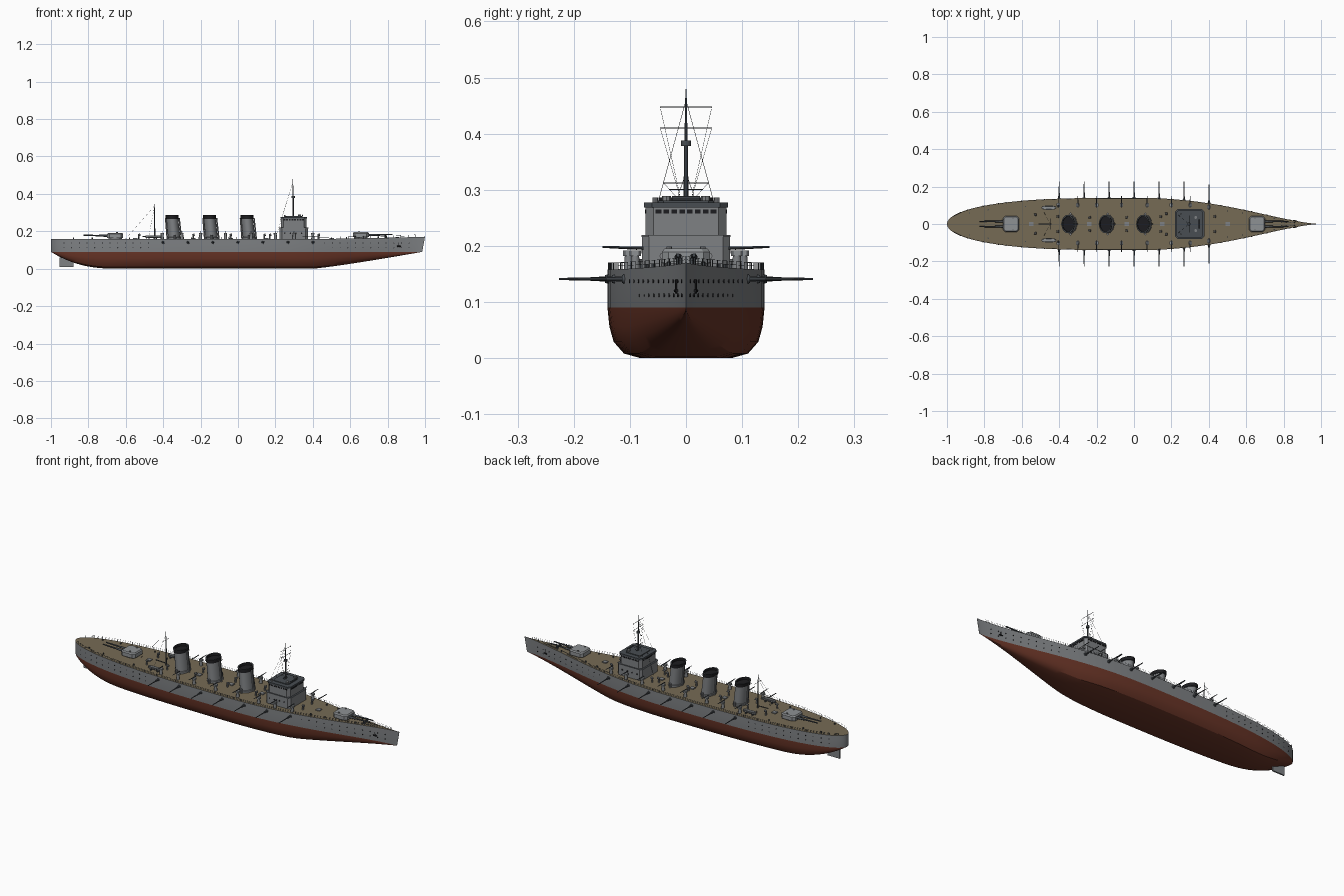
import bpy, bmesh, math
from mathutils import Vector, Matrix

if "Cube" in bpy.data.objects:
    bpy.data.objects.remove(bpy.data.objects["Cube"])

COLS = {"hull_grey": (.21, .22, .23), "light_grey": (.27, .285, .295), "deck_wood": (.18, .145, .09),
        "bottom_red": (.14, .035, .02), "black": (.012, .012, .014), "dark_grey": (.065, .075, .085)}
MATS = []
for name, c in COLS.items():
    m = bpy.data.materials.new(name)
    m.diffuse_color = (*c, 1)
    m.use_nodes = True
    m.node_tree.nodes["Principled BSDF"].inputs["Base Color"].default_value = m.diffuse_color
    MATS.append(m)
HULL, LIGHT, WOOD, RED, BLACK, DARK = range(6)


class Part:
    """Collects primitives in one bmesh, then becomes a named object."""
    def __init__(self, name):
        self.name, self.bm = name, bmesh.new()

    def cyl(self, a, b, r1, r2=None, mat=DARK, n=8):
        a, b = Vector(a), Vector(b)
        d = b - a
        mx = Matrix.Translation((a + b) / 2) @ d.to_track_quat('Z', 'Y').to_matrix().to_4x4()
        r = bmesh.ops.create_cone(self.bm, cap_ends=True, segments=n, radius1=r1,
                                  radius2=r1 if r2 is None else r2, depth=d.length, matrix=mx)
        for f in {f for v in r["verts"] for f in v.link_faces}:
            f.material_index = mat

    def loft(self, rings, mats, cap_mat):
        """Skin a list of point rings; mats gives a colour per band."""
        vs = [[self.bm.verts.new(p) for p in ring] for ring in rings]
        n = len(vs[0])
        for k in range(len(vs) - 1):
            for i in range(n):
                j = (i + 1) % n
                self.bm.faces.new((vs[k][i], vs[k][j], vs[k+1][j], vs[k+1][i])).material_index = mats[k]
        self.bm.faces.new(vs[0][::-1]).material_index = mats[0]
        self.bm.faces.new(vs[-1]).material_index = cap_mat

    def block(self, x0, x1, w, z0, z1, mat=HULL, top=None, ch=0.0, y=0.0, taper=1.0):
        """Box with chamfered vertical corners and an optional tapered top."""
        cx, h = (x0 + x1) / 2, (x1 - x0) / 2
        if ch:
            pts = [(h, -w+ch), (h, w-ch), (h-ch, w), (-h+ch, w), (-h, w-ch), (-h, -w+ch), (-h+ch, -w), (h-ch, -w)]
        else:
            pts = [(h, -w), (h, w), (-h, w), (-h, -w)]
        rings = [[(cx + px * s, y + py * s, z) for px, py in pts] for z, s in ((z0, 1), (z1, taper))]
        self.loft(rings, [mat], mat if top is None else top)

    def done(self, smooth=True):
        bmesh.ops.recalc_face_normals(self.bm, faces=self.bm.faces)
        me = bpy.data.meshes.new(self.name)
        self.bm.to_mesh(me)
        self.bm.free()
        for m in MATS:
            me.materials.append(m)
        if smooth:
            me.shade_smooth()
            me.set_sharp_from_angle(angle=math.radians(32))
        ob = bpy.data.objects.new(self.name, me)
        bpy.context.collection.objects.link(ob)
        return ob


def beam(x):      # half breadth along the ship
    u = min(abs(x), 1)
    return .14 * (math.sqrt(1 - u**3) if x < 0 else (1 - u**2.2)**1.65)


def deck(x):      # deck height with rising bow
    return .158 + .013 * max(0, (x - .2) / .8)**2


def keel(x):
    if x < -.65:
        return .09 * ((-.65 - x) / .35)**2.4
    return .09 * max(0, (x - .4) / .6)**1.15


# Hull: stations skinned along x, coloured by height and direction
hull = Part("hull")
rings = []
N = 72
for i in range(N + 1):
    x = -math.cos(math.pi * i / N)
    w, zk, zd = max(beam(x), .0004), keel(x), deck(x)
    d = .09 - zk
    fine = max(0, (x - .3) / .7)
    half = [(.58 - .4 * fine, 0), (.79 - .3 * fine, .09), (.92 - .2 * fine, .32), (.975 - .1 * fine, .62)]
    sec = [(w * a, zk + d * b) for a, b in half] + [(w * (1 - .05 * fine), .09), (w, .135), (w, zd)]
    rake = .015 * fine**2
    pts = [(x - rake * (zd - z) / .08, y, z) for y, z in sec]
    rings.append([(a, -b, c) for a, b, c in pts] + pts[::-1])
hull.loft(rings, [HULL] * N, HULL)
hull.bm.normal_update()
for f in hull.bm.faces:
    c = f.calc_center_median()
    if all(v.co.z > .15 for v in f.verts):
        f.material_index = WOOD
    elif c.z < .09:
        f.material_index = RED
hull.done()

rudder = Part("rudder")
rudder.block(-.955, -.88, .004, .01, .06, HULL)
rudder.done()

# Portholes, anchors and deck railing
ports, rail = Part("portholes"), Part("railing")
for s in (-1, 1):
    for i in range(46):
        x = -.93 + i * .041
        if abs(x) > .45:
            for z in (.112, .137):
                y = beam(x) * (.975 if x > .4 and z < .12 else 1)
                ports.cyl((x, s * (y - .003), z), (x, s * (y + .0012), z), .0028, mat=BLACK, n=8)
    for i in range(49):
        x, x2 = -.97 + i * .04, -.97 + (i + 1) * .04
        a = Vector((x, s * (beam(x) - .002), deck(x)))
        rail.cyl(a, a + Vector((0, 0, .012)), .0007, n=4)
        if i < 48:
            b = Vector((x2, s * (beam(x2) - .002), deck(x2)))
            for h in (.006, .012):
                rail.cyl(a + Vector((0, 0, h)), b + Vector((0, 0, h)), .0004, n=3)
ports.done()
rail.done()
anchors = Part("anchors")
for s in (-1, 1):
    y = s * beam(.86)
    anchors.cyl((.86, y, .115), (.86, y, .14), .002, mat=BLACK)
    anchors.cyl((.85, y * 1.1, .12), (.87, y * .9, .12), .003, mat=BLACK)
    anchors.cyl((.86, s * .008, deck(.86)), (.79, s * .012, deck(.79) + .001), .0015, mat=DARK)
    anchors.cyl((.79, s * .012, .16), (.79, s * .012, .178), .006, mat=DARK)
anchors.done()

# Main gun turrets, fore and aft
for name, cx, d in (("fore_turret", .657, 1), ("aft_turret", -.657, -1)):
    t = Part(name)
    z = deck(cx) - .003
    t.cyl((cx, 0, z), (cx, 0, z + .012), .036, mat=HULL, n=24)
    t.block(cx - .043, cx + .043, .043, z + .009, z + .03, LIGHT, ch=.012)
    t.block(cx - .043, cx + .043, .043, z + .03, z + .036, LIGHT, ch=.012, taper=.88)
    for s in (-1, 1):
        y = s * .014
        t.cyl((cx + d * .038, y, z + .021), (cx + d * .085, y, z + .022), .0065, .005, DARK, 12)
        t.cyl((cx + d * .085, y, z + .022), (cx + d * .17, y, z + .024), .0042, .003, DARK, 12)
        t.cyl((cx - d * .01, s * .03, z + .035), (cx - d * .01, s * .03, z + .04), .005, mat=HULL)
    t.done()

# Funnels: raked ellipses with black caps
for k, cx in enumerate((-.34, -.14, .06)):
    f = Part(f"funnel_{k + 1}")
    spec = [(.155, 1.08), (.168, 1.08), (.17, 1), (.266, .96), (.267, 1.05), (.286, 1.05), (.286, .88), (.274, .86)]
    rings = [[(cx - (z - .155) * .1 + .033 * r * math.cos(a), .047 * r * math.sin(a), z)
              for a in [2 * math.pi * i / 32 for i in range(32)]] for z, r in spec]
    f.loft(rings, [HULL, HULL, HULL, DARK, BLACK, DARK, BLACK], BLACK)
    for d in (-1, 1):
        f.cyl((cx + d * .038, 0, .157), (cx + d * .036 - .011, 0, .272), .004, mat=HULL)
    for s in (-1, 1):
        f.cyl((cx, s * .055, .157), (cx, s * .055, .18), .006, mat=HULL)
    f.done()

# Bridge tower
b = Part("bridge")
b.block(.222, .374, .078, .155, .218, HULL, DARK, ch=.012)
b.block(.22, .376, .079, .216, .219, HULL, DARK, ch=.012)
b.block(.23, .366, .072, .219, .268, HULL, DARK, ch=.014)
b.block(.226, .37, .0745, .268, .277, DARK, DARK, ch=.014)
b.block(.25, .345, .05, .277, .281, DARK, DARK, ch=.01)
for s in (-1, 1):
    b.cyl((.33, s * .035, .277), (.33, s * .035, .289), .008, mat=HULL)
    b.cyl((.25, s * .055, .277), (.25, s * .055, .286), .005, mat=HULL)
b.cyl((.345, -.025, .285), (.345, .025, .285), .004, mat=DARK)
b.done()
win = Part("bridge_windows")
for i in range(8):
    y = -.049 + i * .014
    for x in (.366, .23):
        win.block(x - .0015, x + .0015, .005, .258, .265, BLACK, y=y)
    x = .248 + i * .0143
    for s in (-1, 1):
        win.block(x - .005, x + .005, .0015, .258, .265, BLACK, y=s * .072)
for s in (-1, 1):
    for x in (.25, .28, .31, .34):
        win.cyl((x, s * .077, .19), (x, s * .0795, .19), .004, mat=BLACK)
win.done()

# Masts with yards and rigging
fm = Part("fore_mast")
fm.cyl((.295, 0, .27), (.295, 0, .38), .0045, .0035)
fm.cyl((.295, 0, .38), (.293, 0, .48), .003, .001)
fm.cyl((.295, 0, .378), (.295, 0, .388), .009, mat=DARK, n=12)
for z, w in ((.312, .04), (.41, .046), (.447, .046)):
    fm.cyl((.295, -w, z), (.295, w, z), .001, n=5)
    for s in (-1, 1):
        fm.cyl((.295, s * w, z), (.295, s * .008, .277), .0004, n=3)
for s in (-1, 1):
    fm.cyl((.293, 0, .46), (.235, s * .05, .277), .0005, n=3)
fm.cyl((.293, 0, .46), (.2, 0, .16), .0005, n=3)
fm.done()
am = Part("aft_mast")
am.cyl((-.445, 0, .155), (-.447, 0, .345), .004, .0015)
am.cyl((-.445, 0, .17), (-.51, 0, .172), .002)
am.cyl((-.445, -.03, .3), (-.445, .03, .3), .001, n=5)
am.cyl((-.447, 0, .335), (-.6, 0, .16), .0005, n=3)
for s in (-1, 1):
    am.cyl((-.447, 0, .33), (-.48, s * .06, .158), .0005, n=3)
am.done()

# Casemate guns through the hull sides, and pedestal guns on deck
cas, ped = Part("casemate_guns"), Part("deck_guns")
for s in (-1, 1):
    for i in range(7):
        x = -.4 + i * .1335
        w = beam(x)
        end = min(.226, w + .1)
        cas.cyl((x, s * (w - .012), .141), (x, s * (w + .004), .141), .011, .007, DARK, 12)
        cas.cyl((x, s * w, .141), (x, s * (w + .03), .141), .0045, .0035)
        cas.cyl((x, s * (w + .03), .141), (x, s * end, .141), .0028, .002)
    for x in (-.405, -.3, -.2, -.067, .07, .2, .3, .4):
        y = s * min(.102, beam(x) - .02)
        ped.cyl((x, y, .155), (x, y, .183), .009, .007, HULL, 12)
        ped.block(x - .009, x + .009, .01, .182, .192, LIGHT, ch=.003, y=y)
        ped.cyl((x, y - s * .015, .196), (x, y + s * .047, .198), .003, .0015)
cas.done()
ped.done()

# Ship's boats on cradles
for s, name in ((-1, "boat_starboard"), (1, "boat_port")):
    bt = Part(name)
    rings = []
    for i in range(13):
        u = -1 + i / 6
        w = .011 * math.sqrt(max(1 - u**4, .01))
        rings.append([(-.455 + u * .04, s * .087 + w * a, .164 + .013 * h)
                      for a, h in ((-.3, 0), (-.85, .4), (-1, 1), (-.75, 1), (-.6, .5), (.6, .5), (.75, 1), (1, 1), (.85, .4), (.3, 0))])
    bt.loft(rings, [LIGHT] * 12, LIGHT)
    for x in (-.475, -.435):
        bt.block(x - .003, x + .003, .009, .155, .168, DARK, y=s * .087)
    bt.done()

# Ventilators, bollards and hatches
v = Part("deck_fittings")
for s in (-1, 1):
    for x, y in ((-.24, .035), (-.04, .035), (.14, .04), (.17, .055), (-.41, .04), (.43, .04), (-.53, .05)):
        v.cyl((x, s * y, .155), (x, s * y, .178), .0045, mat=HULL)
        v.cyl((x - .004, s * y, .18), (x + .008, s * y, .182), .005, .007, HULL)
    for x in (-.88, -.78, -.58, .5, .58, .75):
        v.cyl((x, s * beam(x) * .75, .155), (x, s * beam(x) * .75, deck(x) + .008), .0035, mat=DARK)
for x in (-.55, -.24, -.04, .15, .5):
    v.block(x - .012, x + .012, .012, .155, deck(x) + .005, HULL, y=0)
v.done()
